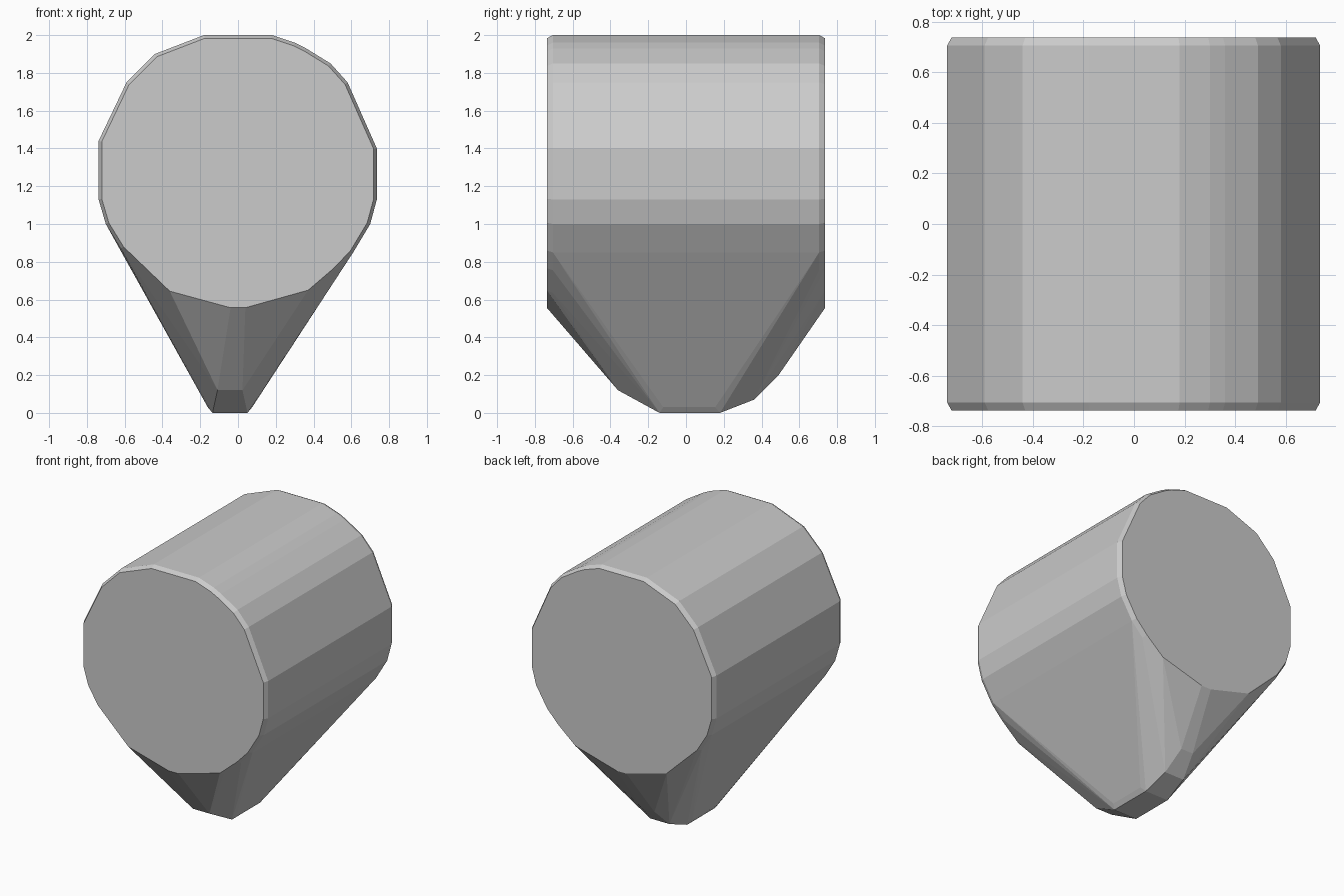
import bpy, bmesh, math

if "Cube" in bpy.data.objects:
    bpy.data.objects.remove(bpy.data.objects["Cube"])

# Drum outline (x, z), wide ring just behind each end face
RING = [(-0.18, 2.0), (0.18, 2.0), (0.30, 1.96), (0.36, 1.93), (0.49, 1.85),
        (0.58, 1.75), (0.735, 1.40), (0.735, 1.13), (0.70, 1.0), (0.61, 0.85),
        (0.52, 0.755), (0.38, 0.635), (0.04, 0.54), (-0.04, 0.54), (-0.37, 0.63),
        (-0.62, 0.87), (-0.70, 1.0), (-0.738, 1.13), (-0.738, 1.44),
        (-0.59, 1.75), (-0.44, 1.90)]
CENTRE_Z = 1.27

# Lower keel outline (y, z), a shallow arc seen from the side
KEEL = [(-0.40, 0.17), (-0.36, 0.12), (-0.14, 0.0), (0.18, 0.0), (0.36, 0.07), (0.49, 0.20)]

points = []
# Drum ends: full ring plus a slightly smaller bevelled face
for side in (-1, 1):
    for x, z in RING:
        points.append((x, side * 0.705, z))
        points.append((x * 0.977, side * 0.737, CENTRE_Z + (z - CENTRE_Z) * 0.977))

# Keel: flat rim with bevelled sides, narrower where it rises
for y, z in KEEL:
    pinch = z * 0.22
    points += [(-0.135 + pinch, y, z), (0.05 - pinch, y, z)]
for y, z in KEEL[1:5]:
    points += [(-0.16 + z * 0.2, y * 0.86, z + 0.03), (0.075 - z * 0.1, y * 0.86, z + 0.03)]

# Wrap all the sections in one tight faceted skin
bm = bmesh.new()
for p in points:
    bm.verts.new(p)
hull = bmesh.ops.convex_hull(bm, input=bm.verts[:])
loose = [v for v in bm.verts if not v.link_faces]
bmesh.ops.delete(bm, geom=loose, context='VERTS')
bmesh.ops.dissolve_limit(bm, angle_limit=math.radians(1), verts=bm.verts[:], edges=bm.edges[:])
bmesh.ops.recalc_face_normals(bm, faces=bm.faces[:])

mesh = bpy.data.meshes.new("drum_with_keel")
bm.to_mesh(mesh)
bm.free()
body = bpy.data.objects.new("drum_with_keel", mesh)
bpy.context.collection.objects.link(body)
